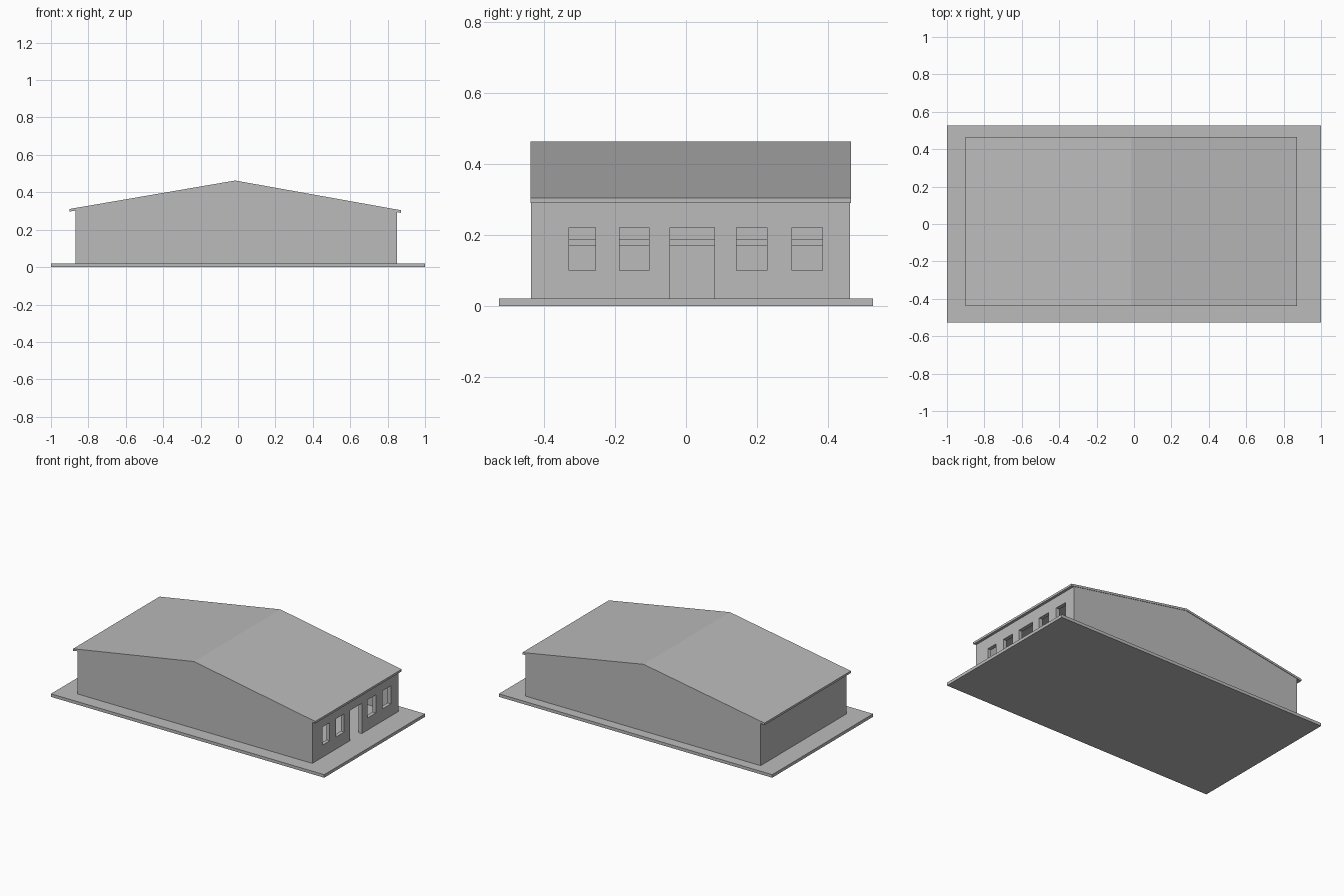
import bpy
import bmesh

cube = bpy.data.objects.get("Cube")
if cube:
    bpy.data.objects.remove(cube, do_unlink=True)

grey = bpy.data.materials.new("plain grey")
grey.use_nodes = True
colour = (0.5, 0.5, 0.5, 1)
grey.diffuse_color = colour
grey.node_tree.nodes["Principled BSDF"].inputs["Base Color"].default_value = colour


def prism(name, profile, y0, y1):
    """Extrude an (x, z) outline from y0 to y1."""
    bm = bmesh.new()
    face = bm.faces.new([bm.verts.new((x, y0, z)) for x, z in profile])
    ext = bmesh.ops.extrude_face_region(bm, geom=[face])
    moved = [v for v in ext["geom"] if isinstance(v, bmesh.types.BMVert)]
    bmesh.ops.translate(bm, verts=moved, vec=(0, y1 - y0, 0))
    bmesh.ops.recalc_face_normals(bm, faces=bm.faces)
    mesh = bpy.data.meshes.new(name)
    bm.to_mesh(mesh)
    bm.free()
    mesh.materials.append(grey)
    obj = bpy.data.objects.new(name, mesh)
    bpy.context.collection.objects.link(obj)
    return obj


def box(name, x0, x1, y0, y1, z0, z1):
    return prism(name, [(x0, z0), (x1, z0), (x1, z1), (x0, z1)], y0, y1)


def carve(target, cutters):
    """Subtract the cutters, bake the result and discard them."""
    for cutter in cutters:
        cutter.hide_render = True
        mod = target.modifiers.new("cut", 'BOOLEAN')
        mod.operation = 'DIFFERENCE'
        mod.solver = 'EXACT'
        mod.object = cutter
    graph = bpy.context.evaluated_depsgraph_get()
    baked = bpy.data.meshes.new_from_object(target.evaluated_get(graph))
    target.modifiers.clear()
    target.data = baked
    for cutter in cutters:
        bpy.data.objects.remove(cutter, do_unlink=True)


FLOOR, RIDGE_X = 0.02, -0.015
BACK_Y, FRONT_Y = 0.462, -0.437
WALL = 0.025

# Ground slab
box("base_slab", -1, 1, -0.527, 0.527, 0, FLOOR)

# Hollow walls with gables that reach the roof underside
walls = prism("walls", [(-0.87, FLOOR), (0.85, FLOOR), (0.85, 0.3),
                        (RIDGE_X, 0.452), (-0.87, 0.306)], FRONT_Y, BACK_Y)
room = prism("room_cutter", [(-0.87 + WALL, -0.1), (0.85 - WALL, -0.1),
                             (0.85 - WALL, 0.3), (RIDGE_X, 0.445),
                             (-0.87 + WALL, 0.3)],
             FRONT_Y + WALL, BACK_Y - WALL)

# Open windows and doorway in the end wall
cutters = [room]
for y0, y1 in [(-0.33, -0.255), (-0.187, -0.104), (0.142, 0.228), (0.298, 0.385)]:
    cutters.append(box("window_cutter", 0.8, 0.9, y0, y1, 0.1, 0.22))
cutters.append(box("door_cutter", 0.8, 0.9, -0.045, 0.08, -0.1, 0.22))
carve(walls, cutters)

# Ledge along the inside of the far wall
box("inner_ledge", -0.86, -0.83, FRONT_Y + 0.01, BACK_Y - 0.01, 0.17, 0.188)

# Pitched roof sheet with shallow eaves
top = [(-0.9, 0.311), (RIDGE_X, 0.463), (0.872, 0.304)]
under = [(x, z - 0.014) for x, z in reversed(top)]
prism("roof", top + under, FRONT_Y - 0.001, BACK_Y + 0.003)
